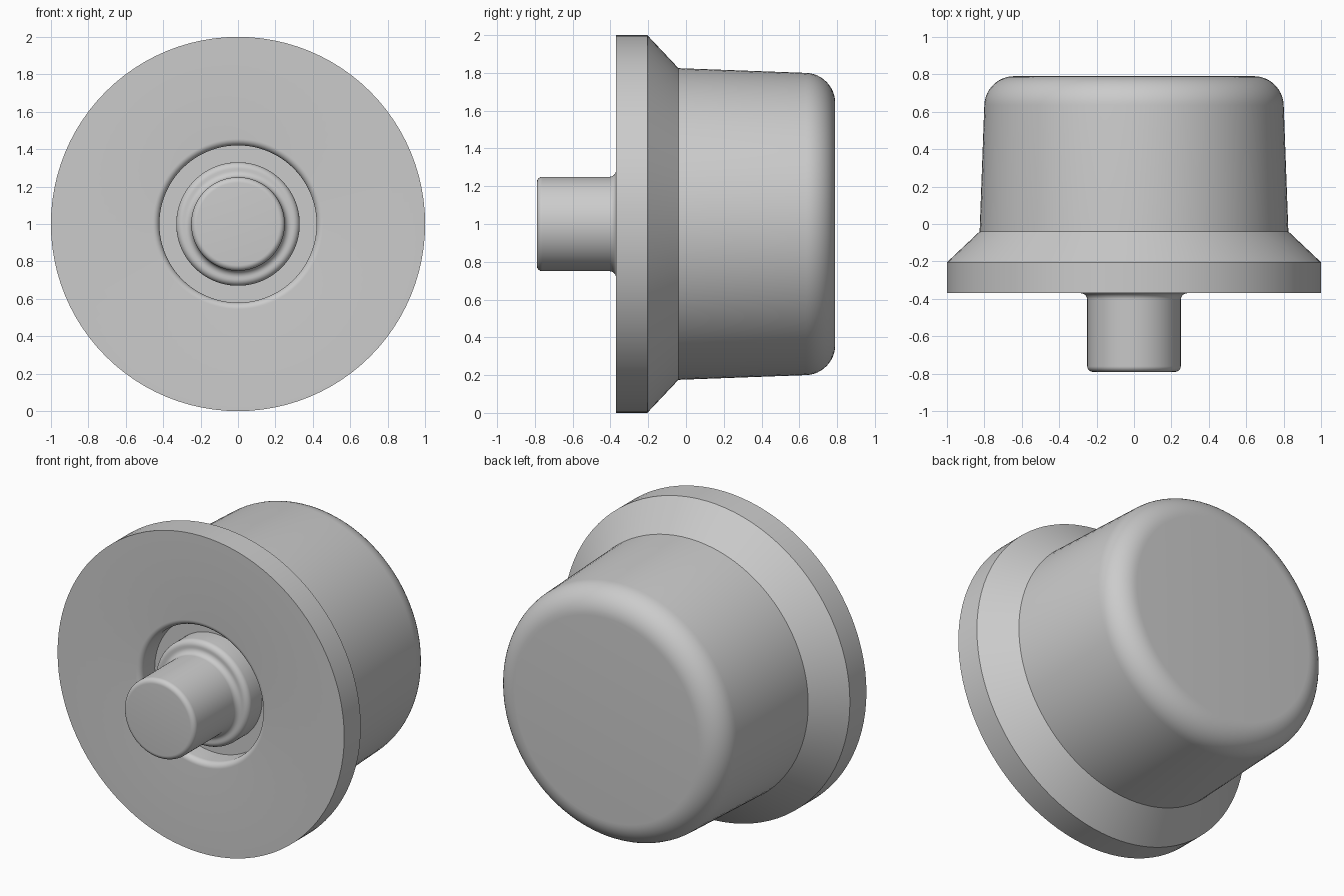
import bpy
import bmesh
from math import cos, sin, pi, radians
from mathutils import Matrix, Vector

if "Cube" in bpy.data.objects:
    bpy.data.objects.remove(bpy.data.objects["Cube"])

SEGMENTS = 96

grey = bpy.data.materials.new("light grey")
grey.use_nodes = True
colour = (0.6, 0.6, 0.6, 1)
grey.diffuse_color = colour
grey.node_tree.nodes["Principled BSDF"].inputs["Base Color"].default_value = colour


def arc(r, y, radius, start, end, steps=8):
    """Fillet points (radius, depth) around a centre, angles in degrees."""
    angles = [radians(start + (end - start) * i / steps) for i in range(steps + 1)]
    return [(r + radius * cos(a), y + radius * sin(a)) for a in angles]


def lathe(name, profile):
    """Turn a profile that starts and ends on the axis around the y direction."""
    bm = bmesh.new()
    verts = [bm.verts.new((r, y, 0)) for r, y in profile]
    edges = [bm.edges.new(pair) for pair in zip(verts, verts[1:])]
    bmesh.ops.spin(bm, geom=verts + edges, cent=(0, 0, 0), axis=(0, 1, 0),
                   angle=2 * pi, steps=SEGMENTS, use_duplicate=False)
    bmesh.ops.remove_doubles(bm, verts=bm.verts, dist=0.0001)
    bmesh.ops.recalc_face_normals(bm, faces=bm.faces)
    bm.transform(Matrix.Translation(Vector((0, 0, 1))))
    mesh = bpy.data.meshes.new(name)
    bm.to_mesh(mesh)
    bm.free()
    mesh.materials.append(grey)
    obj = bpy.data.objects.new(name, mesh)
    bpy.context.collection.objects.link(obj)
    bpy.ops.object.select_all(action='DESELECT')
    obj.select_set(True)
    bpy.context.view_layer.objects.active = obj
    bpy.ops.object.shade_smooth_by_angle(angle=radians(30))
    return obj


# Tapered housing with a chamfered flange and a round-lipped front recess
FRONT, FLOOR = -0.37, -0.23
housing = [(0, 0.79)]
housing += arc(0.64, 0.63, 0.16, 90, 2, 12)
housing += [(0.825, -0.04), (1, -0.205), (1, FRONT)]
housing += arc(0.455, FRONT + 0.035, 0.035, 270, 180)
housing += [(0.42, FLOOR), (0, FLOOR)]
lathe("housing", housing)

# Plunger: stem with rounded tip, concave fillet and rounded collar
plunger = [(0, -0.79)]
plunger += arc(0.22, -0.76, 0.03, -90, 0)
plunger += arc(0.285, -0.405, 0.035, 180, 90)
plunger += arc(0.295, -0.335, 0.035, -90, 0)
plunger += [(0.33, FLOOR + 0.01), (0, FLOOR + 0.01)]
lathe("plunger", plunger)
